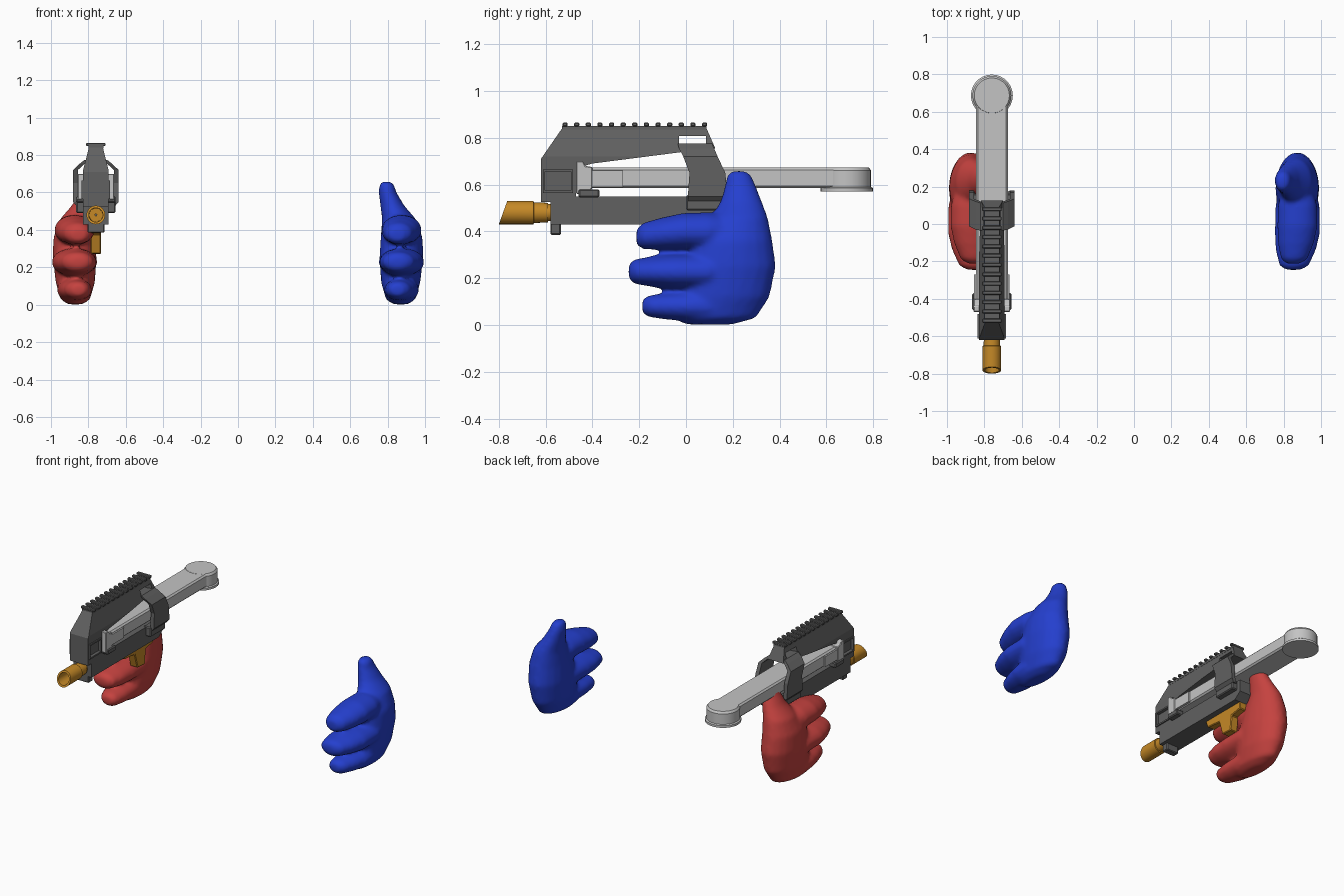
import bpy, bmesh, math
from mathutils import Vector

if "Cube" in bpy.data.objects:
    bpy.data.objects.remove(bpy.data.objects["Cube"])

CX = -0.76  # centre line of the long prop


def mat(name, rgb):
    m = bpy.data.materials.new(name)
    m.diffuse_color = (*rgb, 1)
    m.use_nodes = True
    m.node_tree.nodes["Principled BSDF"].inputs["Base Color"].default_value = m.diffuse_color
    return m


GREY = mat("dark grey", (0.12, 0.12, 0.12))
LIGHT = mat("light grey", (0.55, 0.55, 0.55))
ORANGE = mat("orange", (0.56, 0.25, 0.02))
RED = mat("red", (0.56, 0.055, 0.05))
BLUE = mat("blue", (0.018, 0.05, 0.62))


def finish(name, bm, m, bevel=0, smooth=False):
    bmesh.ops.recalc_face_normals(bm, faces=bm.faces)
    me = bpy.data.meshes.new(name)
    bm.to_mesh(me)
    bm.free()
    ob = bpy.data.objects.new(name, me)
    bpy.context.collection.objects.link(ob)
    me.materials.append(m)
    if bevel:
        b = ob.modifiers.new("bevel", 'BEVEL')
        b.width, b.segments, b.limit_method = bevel, 1, 'ANGLE'
    if smooth:
        bpy.context.view_layer.objects.active = ob
        ob.select_set(True)
        bpy.ops.object.shade_smooth_by_angle(angle=math.radians(35))
        ob.select_set(False)
    return ob


def extrude(bm, pts, vec):
    f = bm.faces.new([bm.verts.new(p) for p in pts])
    r = bmesh.ops.extrude_face_region(bm, geom=[f])
    vs = [v for v in r["geom"] if isinstance(v, bmesh.types.BMVert)]
    bmesh.ops.translate(bm, verts=vs, vec=vec)


def side_profile(name, pts, hw, m, bevel=0, taper=None, cx=CX):
    """Extrude a (y, z) outline across x; taper = (z0, z1, end scale)."""
    bm = bmesh.new()
    extrude(bm, [(-hw, y, z) for y, z in pts], (2 * hw, 0, 0))
    if taper:
        z0, z1, s = taper
        bmesh.ops.bisect_plane(bm, geom=bm.verts[:] + bm.edges[:] + bm.faces[:],
                               plane_co=(0, 0, z0), plane_no=(0, 0, 1))
        for v in bm.verts:
            t = min(max((v.co.z - z0) / (z1 - z0), 0), 1)
            v.co.x *= 1 + (s - 1) * t
    bmesh.ops.translate(bm, verts=bm.verts, vec=(cx, 0, 0))
    return finish(name, bm, m, bevel)


def box(name, x0, x1, y0, y1, z0, z1, m, bevel=0):
    return side_profile(name, [(y0, z0), (y1, z0), (y1, z1), (y0, z1)],
                        (x1 - x0) / 2, m, bevel, cx=CX + (x0 + x1) / 2)


def loft(bm, rings, close=False):
    rows = [[bm.verts.new(p) for p in r] for r in rings]
    n = len(rows[0])
    pairs = list(zip(rows, rows[1:])) + ([(rows[-1], rows[0])] if close else [])
    for a, b in pairs:
        for i in range(n):
            bm.faces.new((a[i], a[(i + 1) % n], b[(i + 1) % n], b[i]))
    if not close:
        bm.faces.new(rows[0])
        bm.faces.new(rows[-1])


def cut(ob, *args):
    c = box("cutter", *args, GREY)
    c.hide_render = True
    c.hide_viewport = True
    b = ob.modifiers.new("cut", 'BOOLEAN')
    b.operation, b.object, b.solver = 'DIFFERENCE', c, 'EXACT'


# main frame: front block, sloping top beam and lower receiver
frame = side_profile("frame", [
    (-0.62, 0.525), (-0.62, 0.71), (-0.53, 0.84), (0.088, 0.84), (0.125, 0.755),
    (-0.01, 0.74), (-0.40, 0.69), (-0.47, 0.67), (-0.47, 0.55), (0.19, 0.55),
    (0.19, 0.47), (0.14, 0.43), (-0.58, 0.43), (-0.58, 0.525)],
    0.068, GREY, taper=(0.72, 0.84, 0.55))
cut(frame, -0.2, 0.2, -0.03, 0.085, 0.772, 0.808)
for s in (-1, 1):
    a, b = sorted((s * 0.055, s * 0.1))
    cut(frame, a, b, -0.605, -0.49, 0.575, 0.655)

# raised rims around the side recess, beam ridges and lower side blocks
for s in (-1, 1):
    a, b = sorted((s * 0.06, s * 0.076))
    for y0, y1, z0, z1 in ((-0.612, -0.482, 0.655, 0.665), (-0.612, -0.482, 0.565, 0.575),
                           (-0.612, -0.602, 0.575, 0.655), (-0.492, -0.482, 0.575, 0.655)):
        box("recess_rim", a, b, y0, y1, z0, z1, GREY)
    a, b = sorted((s * 0.05, s * 0.105))
    box("side_block", a, b, 0.0, 0.16, 0.49, 0.555, GREY, 0.006)
    box("front_rest", a, b, -0.46, -0.37, 0.545, 0.58, GREY, 0.006)
box("front_lug", -0.045, 0.045, -0.58, -0.535, 0.385, 0.435, GREY, 0.005)

# top rail with repeated teeth
box("rail_base", -0.04, 0.04, -0.53, 0.088, 0.835, 0.85, GREY)
for i in range(13):
    y = -0.528 + i * 0.0497
    box("rail_tooth", -0.052, 0.052, y, y + 0.022, 0.848, 0.865, GREY, 0.004)

# flared side straps that arch over the long light bar
STRAP = [(0.775, -0.035, 0.112, 0.06), (0.755, -0.03, 0.12, 0.085), (0.72, -0.012, 0.135, 0.122),
         (0.65, 0.015, 0.168, 0.122), (0.55, 0.008, 0.178, 0.122), (0.53, 0.008, 0.17, 0.105)]
for s in (-1, 1):
    bm = bmesh.new()
    loft(bm, [[(CX + s * x, y0, z), (CX + s * x, y1, z),
               (CX + s * (x - 0.026), y1, z), (CX + s * (x - 0.026), y0, z)]
              for z, y0, y1, x in STRAP])
    finish("side_strap", bm, GREY)

# long light bar with a round end
ARC = [(math.cos(math.pi * i / 16), math.sin(math.pi * i / 16)) for i in range(17)]
bm = bmesh.new()
extrude(bm, [(CX - 0.085, -0.44, 0.585), (CX + 0.085, -0.44, 0.585)]
        + [(CX + 0.085 * c, 0.695 + 0.085 * s, 0.585) for c, s in ARC], (0, 0, 0.088))
finish("long_bar", bm, LIGHT, 0.01)


def ring(r, z, n=28):
    return [(CX + r * math.cos(2 * math.pi * i / n), 0.687 + r * math.sin(2 * math.pi * i / n), z)
            for i in range(n)]


bm = bmesh.new()
loft(bm, [ring(0.112, 0.57), ring(0.112, 0.585), ring(0.104, 0.59), ring(0.104, 0.66), ring(0.094, 0.674)])
finish("round_end", bm, LIGHT, smooth=True)
side_profile("bar_front_cap", [(-0.47, 0.56), (-0.42, 0.56), (-0.40, 0.585), (-0.40, 0.675),
                               (-0.43, 0.68), (-0.44, 0.70), (-0.47, 0.70)], 0.098, LIGHT, 0.004)
for s in (-1, 1):
    a, b = sorted((s * 0.08, s * 0.095))
    box("bar_side_step", a, b, -0.41, -0.27, 0.59, 0.66, LIGHT)

# hollow orange nozzle with a slanted mouth
def tube_ring(y, r, slant=0.0, n=24):
    return [(CX + r * math.cos(2 * math.pi * i / n), y + slant * r * math.sin(2 * math.pi * i / n),
             0.48 + r * math.sin(2 * math.pi * i / n)) for i in range(n)]


bm = bmesh.new()
loft(bm, [tube_ring(-0.782, 0.05, 0.36), tube_ring(-0.652, 0.05), tube_ring(-0.65, 0.044),
          tube_ring(-0.59, 0.042), tube_ring(-0.589, 0.036), tube_ring(-0.57, 0.036),
          tube_ring(-0.57, 0.005), tube_ring(-0.68, 0.005), tube_ring(-0.68, 0.036),
          tube_ring(-0.782, 0.038, 0.36)], close=True)
finish("nozzle", bm, ORANGE, smooth=True)

# orange lower guard and lever
side_profile("lower_guard", [(-0.19, 0.435), (-0.17, 0.385), (-0.06, 0.375), (-0.03, 0.275),
                             (0.05, 0.27), (0.06, 0.37), (0.14, 0.385), (0.14, 0.435)],
             0.028, ORANGE, 0.005)

# rounded hands: palm with thumb, plus three fingers, fused together
PALM = [(0.002, 0.87, 0.10, 0.04, 0.10), (0.03, 0.87, 0.12, 0.08, 0.18), (0.12, 0.87, 0.168, 0.105, 0.19),
        (0.25, 0.873, 0.19, 0.117, 0.195), (0.36, 0.875, 0.20, 0.112, 0.17), (0.46, 0.86, 0.228, 0.09, 0.122),
        (0.53, 0.825, 0.236, 0.064, 0.088), (0.60, 0.80, 0.232, 0.048, 0.065),
        (0.64, 0.795, 0.227, 0.04, 0.052), (0.658, 0.793, 0.225, 0.025, 0.03)]
FINGERS = [  # tip y, height, half width, half height
    (-0.212, 0.375, 0.108, 0.082), (-0.245, 0.228, 0.122, 0.078), (-0.187, 0.08, 0.094, 0.068)]


def hand(name, s, m):
    bm = bmesh.new()
    circ = [(math.cos(math.pi * i / 10), math.sin(math.pi * i / 10)) for i in range(20)]
    loft(bm, [[(s * (x + rx * c), y + ry * d, z) for c, d in circ] for z, x, y, rx, ry in PALM])
    for tip, z, w, h in FINGERS:
        rows = [(tip, 0.35, 0.4), (tip + 0.025, 0.66, 0.68), (tip + 0.11, 0.9, 0.85),
                (tip + 0.2, 1, 0.96), (0.10, 0.98, 1), (0.2, 0.7, 0.8)]
        loft(bm, [[(s * (0.852 + 0.022 * k + w * a * c), y, z + 0.025 * k * (z > 0.3) + h * b * d)
                   for c, d in circ]
                  for k, (y, a, b) in zip((0, 0.2, 0.6, 1, 1, 1), rows)])
    ob = finish(name, bm, m)
    r = ob.modifiers.new("fuse", 'REMESH')
    r.mode, r.voxel_size, r.use_smooth_shade = 'VOXEL', 0.013, True
    f = ob.modifiers.new("soften", 'SMOOTH')
    f.factor, f.iterations = 0.5, 6


hand("left_hand", 1, BLUE)
hand("right_hand", -1, RED)
